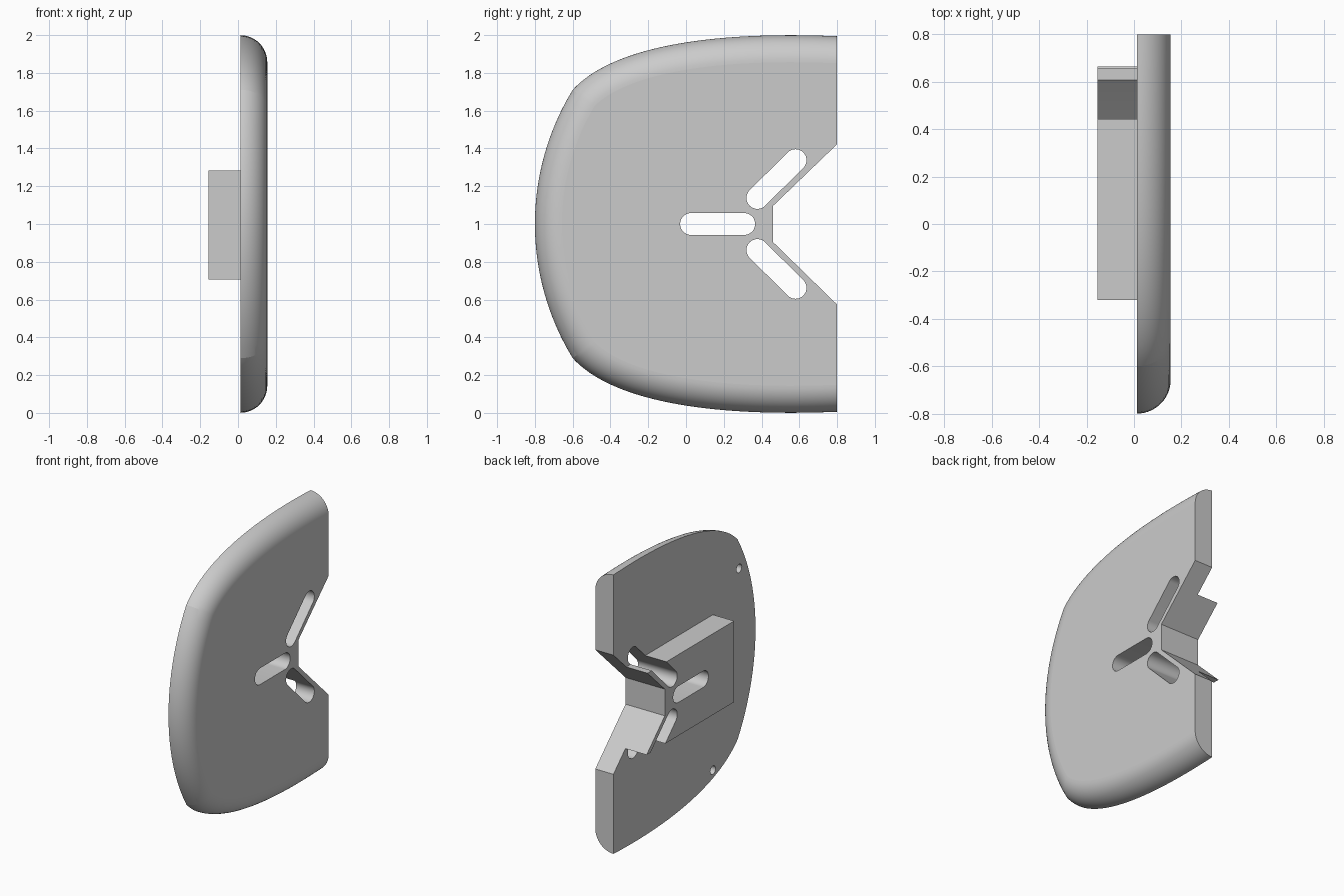
import bpy
import bmesh
from math import cos, sin, pi, radians, asin
from mathutils import Vector

cube = bpy.data.objects.get("Cube")
if cube:
    bpy.data.objects.remove(cube, do_unlink=True)

BACK, FRONT, PAD = 0.012, 0.155, -0.155   # plate faces and outer pad face in x
REAR = 0.8                                # straight rear edge in y
FILLET = FRONT - BACK

grey = bpy.data.materials.new("plain grey")
grey.use_nodes = True
grey.diffuse_color = (0.6, 0.6, 0.6, 1)
grey.node_tree.nodes["Principled BSDF"].inputs["Base Color"].default_value = (0.6, 0.6, 0.6, 1)


def loft(name, rings):
    """Closed solid from a stack of rings of equal length."""
    bm = bmesh.new()
    loops = [[bm.verts.new(p) for p in ring] for ring in rings]
    n = len(loops[0])
    for a, b in zip(loops, loops[1:]):
        for i in range(n):
            j = (i + 1) % n
            bm.faces.new((a[i], a[j], b[j], b[i]))
    bm.faces.new(loops[0])
    bm.faces.new(loops[-1])
    bmesh.ops.recalc_face_normals(bm, faces=bm.faces)
    mesh = bpy.data.meshes.new(name)
    bm.to_mesh(mesh)
    bm.free()
    obj = bpy.data.objects.new(name, mesh)
    bpy.context.collection.objects.link(obj)
    mesh.materials.append(grey)
    return obj


def prism(name, outline, x0, x1):
    return loft(name, [[(x, y, z) for y, z in outline] for x in (x0, x1)])


def capsule(a, b, r, steps=20):
    """Outline of a round-ended slot between two centres."""
    a, b = Vector(a), Vector(b)
    d = (b - a).normalized()
    side = Vector((-d.y, d.x))
    pts = []
    for centre, start in ((b, -pi / 2), (a, pi / 2)):
        for i in range(steps + 1):
            t = start + pi * i / steps
            pts.append(centre + r * (cos(t) * d + sin(t) * side))
    return pts


def disc(centre, r, steps=40):
    return [(centre[0] + r * cos(2 * pi * i / steps),
             centre[1] + r * sin(2 * pi * i / steps)) for i in range(steps)]


def cut(obj, cutters):
    for cutter in cutters:
        mod = obj.modifiers.new("cut", 'BOOLEAN')
        mod.operation = 'DIFFERENCE'
        mod.solver = 'EXACT'
        mod.object = cutter
        bpy.context.view_layer.objects.active = obj
        bpy.ops.object.modifier_apply(modifier=mod.name)


# Plate outline, upper half: a curve to the corner, then a shallow arc to the nose
bezier = [Vector(p) for p in ((REAR, 1.994), (0.1, 2.024), (-0.4, 1.93), (-0.6, 1.71))]
upper = []
for i in range(33):
    t = i / 32
    upper.append(sum((w * p for w, p in zip(
        ((1 - t) ** 3, 3 * t * (1 - t) ** 2, 3 * t * t * (1 - t), t ** 3), bezier)), Vector((0, 0))))
radius = (0.71 ** 2 + 0.2 ** 2) / 0.4
half = asin(0.71 / radius)
for i in range(1, 13):
    a = half * (1 - i / 12)
    upper.append(Vector((-0.8 + radius * (1 - cos(a)), 1 + radius * sin(a))))
outline = upper + [Vector((p.x, 2 - p.y)) for p in reversed(upper[:-1])]


def inset(points, d):
    result = []
    for i, p in enumerate(points):
        if i in (0, len(points) - 1):
            result.append((REAR, p.y - d if i == 0 else p.y + d))
            continue
        e0 = (p - points[i - 1]).normalized()
        e1 = (points[i + 1] - p).normalized()
        n0, n1 = Vector((-e0.y, e0.x)), Vector((-e1.y, e1.x))
        n = (n0 + n1).normalized()
        result.append(p + n * d / n.dot(n0))
    return result


# Plate with a quarter-round edge, cut square at the rear
rings = []
for i in range(15):
    a = pi / 2 * i / 14
    x = BACK + FILLET * sin(a)
    rings.append([(x, y, z) for y, z in inset(outline, FILLET * (1 - cos(a)))])
plate = loft("plate", rings)

# Mounting pad on the inner face
pad = prism("mounting_pad", [(-0.32, 0.705), (0.75, 0.705), (0.75, 1.283), (-0.32, 1.283)], PAD, BACK)

# Rear notch and three slots pass through both parts
notch = prism("notch_cutter", [(0.46, 0.905), (0.86, 0.515), (0.86, 1.48), (0.46, 1.095)], -0.3, 0.3)
slots = [prism("slot_cutter", capsule(a, b, 0.058), -0.3, 0.3) for a, b in (
    ((0.027, 1), (0.308, 1)),
    ((0.378, 1.138), (0.58, 1.338)),
    ((0.378, 0.862), (0.58, 0.662)))]

# Two blind pin holes in the inner face of the plate
holes = [prism("hole_cutter", disc(c, 0.03), -0.1, BACK + 0.06) for c in ((-0.615, 1.5), (-0.32, 0.175))]

cut(plate, [notch] + slots + holes)
cut(pad, [notch] + slots)
for cutter in [notch] + slots + holes:
    bpy.data.objects.remove(cutter, do_unlink=True)

# Smooth the rounded edges and slot ends, keep the flat faces flat
for obj in (plate, pad):
    bpy.ops.object.select_all(action='DESELECT')
    obj.select_set(True)
    bpy.context.view_layer.objects.active = obj
    bpy.ops.object.shade_smooth_by_angle(angle=radians(11))
    for face in obj.data.polygons:
        if abs(face.normal.x) > 0.9995 or face.normal.y > 0.9995:
            face.use_smooth = False
